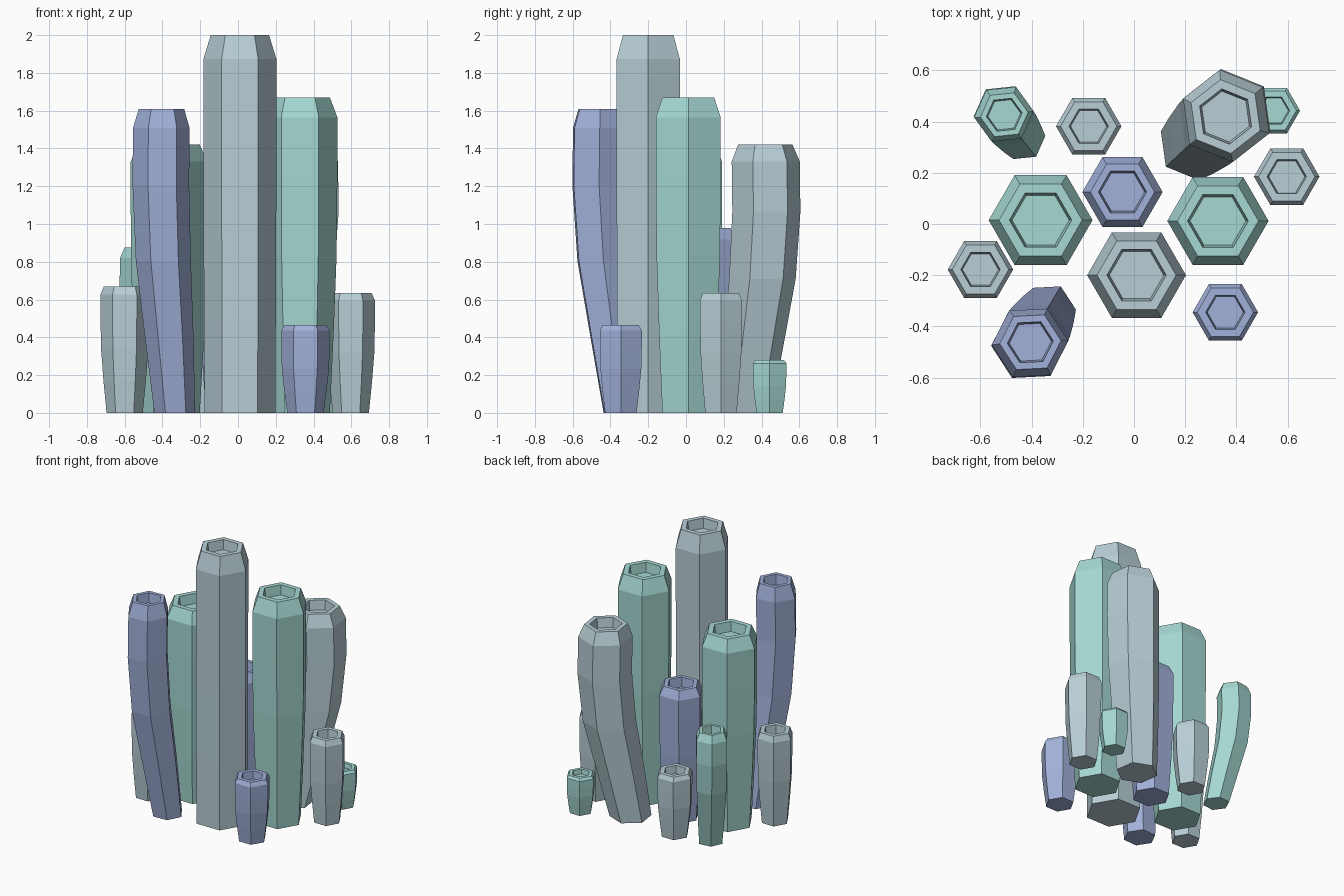
import bpy, bmesh
from math import cos, sin, radians

if "Cube" in bpy.data.objects:
    bpy.data.objects.remove(bpy.data.objects["Cube"])

COLORS = {
    "grey": (0.48, 0.62, 0.67, 1),
    "green": (0.38, 0.69, 0.65, 1),
    "blue": (0.36, 0.44, 0.70, 1),
}
MATS = {}
for key, col in COLORS.items():
    MATS[key] = bpy.data.materials.new(key + "_stone")
    MATS[key].diffuse_color = col


def column(name, color, top, height, radius, base_ratio=0.8, base=None, turn=0):
    """Hollow-topped hexagonal column; base gives the foot centre of a bent one."""
    base = base or top
    chamfer = 0.8 if height > 0.8 else 0.86
    depth = min(0.07, height * 0.12)
    b = base_ratio
    # height fraction, radius ratio, share of the sideways bend
    rings = [(f * height, b + (1 - b) * g, s) for f, g, s in (
        (0, 0, 0), (0.25, 0.5, 0.42), (0.5, 0.9, 0.86), (0.75, 1, 1.05), (0.937, 1, 1.02))]
    # chamfered rim and recessed floor
    rings += [(height, chamfer, 1), (height, 0.6, 1), (height - depth, 0.55, 1)]

    bm = bmesh.new()
    loops = []
    for z, r, s in rings:
        cx = base[0] + (top[0] - base[0]) * s
        cy = base[1] + (top[1] - base[1]) * s
        loops.append([bm.verts.new((cx + radius * r * cos(radians(60 * i + turn)),
                                    cy + radius * r * sin(radians(60 * i + turn)), z))
                      for i in range(6)])
    for lo, hi in zip(loops, loops[1:]):
        for i in range(6):
            j = (i + 1) % 6
            bm.faces.new((lo[i], lo[j], hi[j], hi[i]))
    bm.faces.new(loops[0][::-1])
    bm.faces.new(loops[-1])
    mesh = bpy.data.meshes.new(name)
    bm.to_mesh(mesh)
    bm.free()
    mesh.materials.append(MATS[color])
    obj = bpy.data.objects.new(name, mesh)
    bpy.context.collection.objects.link(obj)


# Tall upright columns
column("tall_center_column", "grey", (0.01, -0.20), 2.0, 0.193, 0.97)
column("right_column", "green", (0.328, 0.012), 1.67, 0.198)
column("left_column", "green", (-0.365, 0.015), 1.42, 0.203)
column("middle_column", "blue", (-0.045, 0.125), 0.98, 0.157)

# Bent columns leaning outwards
column("bent_front_column", "blue", (-0.405, -0.462), 1.61, 0.150, 0.72, (-0.335, -0.34), 3)
column("bent_back_column", "grey", (0.358, 0.42), 1.42, 0.182, 0.77, (0.235, 0.31), 38)
column("bent_left_column", "green", (-0.507, 0.427), 0.875, 0.117, 0.76, (-0.435, 0.335), 6)

# Short outer columns
column("short_back_column", "grey", (-0.177, 0.382), 0.47, 0.128, 0.75)
column("short_corner_column", "green", (0.547, 0.443), 0.28, 0.102, 0.78)
column("short_right_column", "grey", (0.597, 0.185), 0.635, 0.128, 0.75)
column("short_left_column", "grey", (-0.60, -0.178), 0.67, 0.128, 0.75)
column("short_front_column", "blue", (0.357, -0.345), 0.465, 0.128, 0.75)

for m in bpy.data.materials:
    if m.users and not m.is_grease_pencil:
        m.use_nodes = True
        m.node_tree.nodes["Principled BSDF"].inputs["Base Color"].default_value = m.diffuse_color
